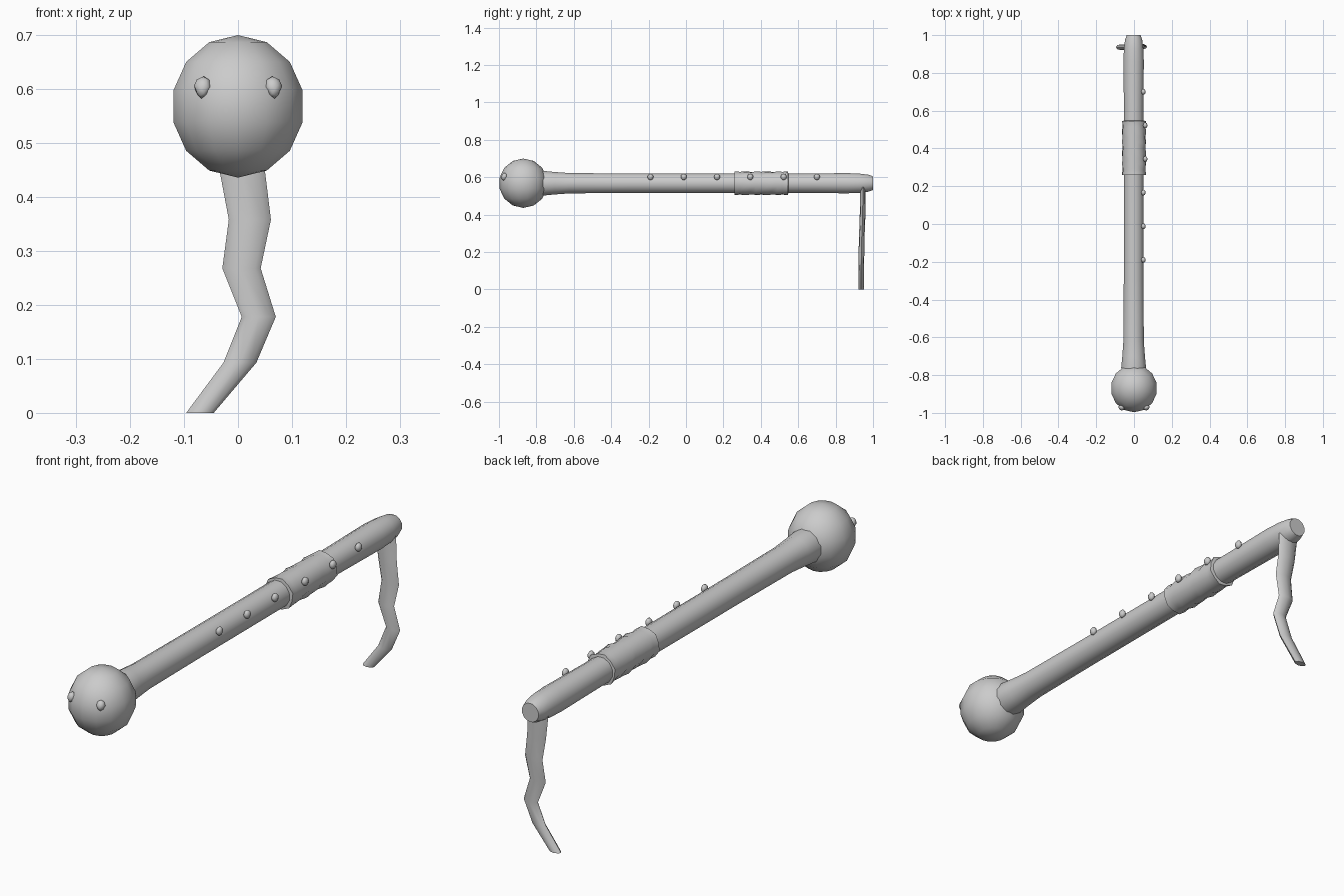
import bpy, bmesh, math
from mathutils import Matrix, Vector

cube = bpy.data.objects.get("Cube")
if cube:
    bpy.data.objects.remove(cube)

grey = bpy.data.materials.new("plain grey")
grey.use_nodes = True
colour = (0.6, 0.6, 0.6, 1)
grey.diffuse_color = colour
grey.node_tree.nodes["Principled BSDF"].inputs["Base Color"].default_value = colour

AXIS_Z = 0.568


def finish(name, bm, angle=60):
    bmesh.ops.recalc_face_normals(bm, faces=bm.faces)
    mesh = bpy.data.meshes.new(name)
    bm.to_mesh(mesh)
    bm.free()
    obj = bpy.data.objects.new(name, mesh)
    bpy.context.collection.objects.link(obj)
    mesh.materials.append(grey)
    bpy.ops.object.select_all(action='DESELECT')
    obj.select_set(True)
    bpy.context.view_layer.objects.active = obj
    bpy.ops.object.shade_smooth_by_angle(angle=math.radians(angle))
    return obj


def loft(name, rings, angle=60):
    """Skin a row of equal rings of points and cap both ends."""
    bm = bmesh.new()
    loops = [[bm.verts.new(p) for p in ring] for ring in rings]
    n = len(loops[0])
    for a, b in zip(loops, loops[1:]):
        for i in range(n):
            j = (i + 1) % n
            bm.faces.new((a[i], a[j], b[j], b[i]))
    bm.faces.new(loops[0])
    bm.faces.new(loops[-1])
    return finish(name, bm, angle)


def ball(name, centre, scale, segments, rings, turn=None):
    bm = bmesh.new()
    bmesh.ops.create_uvsphere(bm, u_segments=segments, v_segments=rings, radius=1)
    matrix = Matrix.Translation(centre) @ (turn or Matrix()) @ Matrix.Diagonal((*scale, 1))
    bmesh.ops.transform(bm, matrix=matrix, verts=bm.verts)
    return finish(name, bm)


def round_ring(y, radius, sides, x=0, z=AXIS_Z, wobble=0):
    ring = []
    for i in range(sides):
        a = math.tau * (i + 0.5) / sides
        r = radius + wobble * (-1) ** i
        ring.append((x + r * math.cos(a), y, z + r * math.sin(a)))
    return ring


# Round head
ball("head", (0, -0.87, AXIS_Z), (0.126, 0.13, 0.132), 14, 7)

# Shaft, flared at the head and rounded at the tail end
shaft = [(-0.83, 0.062), (-0.76, 0.068), (-0.70, 0.062), (-0.62, 0.056),
         (-0.3, 0.054), (0.6, 0.053), (0.86, 0.056), (0.93, 0.053),
         (0.975, 0.047), (1.0, 0.038)]
loft("shaft", [round_ring(y, r, 12, x=-0.002) for y, r in shaft])

# Lumpy wrapped grip
grip = [round_ring(0.258, 0.05, 12)]
for k in range(11):
    grip.append(round_ring(0.26 + 0.0285 * k, 0.064 - 0.003 * (k % 2), 12,
                           wobble=0.002 * (-1) ** (k // 2)))
grip.append(round_ring(0.548, 0.05, 12))
loft("grip", grip)

# Row of studs along the left side
for k in range(6):
    reach = 0.06 if k in (3, 4) else 0.05
    ball("stud_%d" % (k + 1), (reach, -0.19 + 0.178 * k, 0.602),
         (0.012, 0.016, 0.017), 8, 6)

# Eyes: small bulging lids that taper downward
for side, x in (("left", 0.066), ("right", -0.066)):
    outward = Vector((x, -0.107, 0.034)).normalized()
    eye = ball("eye_" + side, (x, -0.972, 0.603), (0.017, 0.021, 0.014), 8, 6,
               outward.to_track_quat('Z', 'Y').to_matrix().to_4x4())
    for v in eye.data.vertices:
        if v.co.z < 0.595:
            v.co.x = x + (v.co.x - x) * 0.7

# Crooked hanging strip: left edge, right edge, depth, height
strip = [(-0.046, 0.046, 0.946, 0.55), (-0.034, 0.05, 0.945, 0.45),
         (-0.017, 0.061, 0.943, 0.36), (-0.029, 0.042, 0.939, 0.27),
         (0.007, 0.07, 0.938, 0.18), (-0.027, 0.034, 0.936, 0.095),
         (-0.096, -0.045, 0.936, 0.002)]
rings = []
for x0, x1, y, z in strip:
    mid, half = (x0 + x1) / 2, (x1 - x0) / 2
    rings.append([(mid + half * math.cos(math.tau * i / 8),
                   y + 0.015 * math.sin(math.tau * i / 8),
                   max(0, z - 0.002)) for i in range(8)])
loft("hanging_strip", rings, 50)
